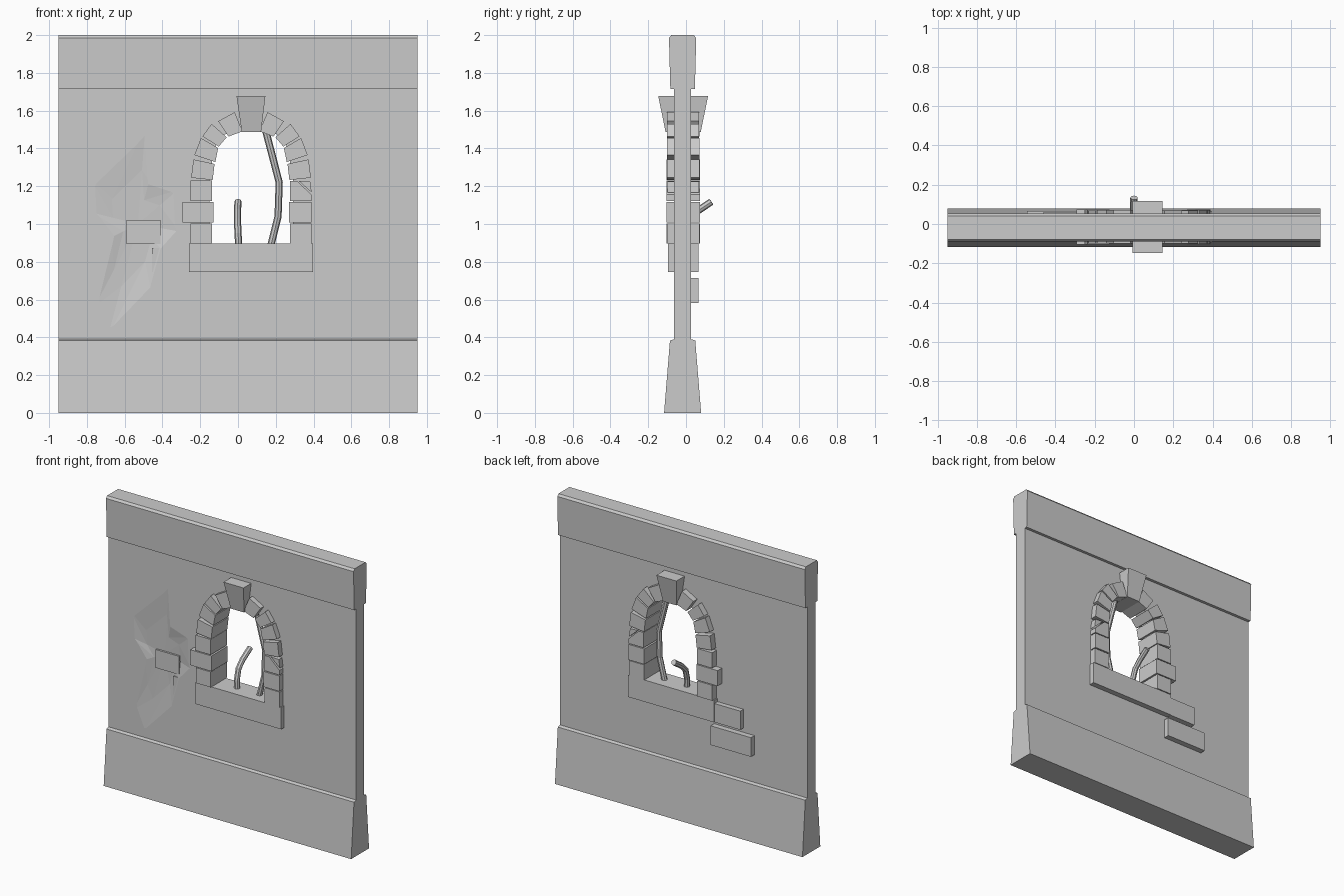
import bpy, bmesh, math, random
from mathutils import Vector

if "Cube" in bpy.data.objects:
    bpy.data.objects.remove(bpy.data.objects["Cube"])

random.seed(4)
CX = 0.069          # window centre line
MID = -0.018        # wall mid plane


def mesh_object(name, verts, faces):
    me = bpy.data.meshes.new(name)
    me.from_pydata(verts, [], faces)
    bm = bmesh.new()
    bm.from_mesh(me)
    bmesh.ops.recalc_face_normals(bm, faces=bm.faces)
    bm.to_mesh(me)
    bm.free()
    ob = bpy.data.objects.new(name, me)
    bpy.context.collection.objects.link(ob)
    return ob


def bridge(name, a, b):
    """Closed solid between two matching rings."""
    n = len(a)
    faces = [tuple(range(n)), tuple(range(2 * n - 1, n - 1, -1))]
    faces += [(i, (i + 1) % n, n + (i + 1) % n, n + i) for i in range(n)]
    return mesh_object(name, a + b, faces)


def prism(name, pts, y0, y1):
    return bridge(name, [(x, y0, z) for x, z in pts], [(x, y1, z) for x, z in pts])


def box(name, x0, x1, z0, z1, y0, y1):
    return prism(name, [(x0, z0), (x1, z0), (x1, z1), (x0, z1)], y0, y1)


def cut(target, cutter):
    m = target.modifiers.new("cut", 'BOOLEAN')
    m.object, m.operation, m.solver = cutter, 'DIFFERENCE', 'EXACT'
    bpy.context.view_layer.objects.active = target
    bpy.ops.object.modifier_apply(modifier=m.name)
    bpy.data.objects.remove(cutter)


def flip(pts):
    return [(2 * CX - x, z) for x, z in pts]


# Wall with flared base and coping band, one extruded half profile mirrored in y
half = [(0.098, 0), (0.067, 0.383), (0.045, 0.39), (0.045, 1.715),
        (0.065, 1.715), (0.072, 1.985), (0.06, 2.0)]
profile = [(MID + w, z) for w, z in half] + [(MID - w, z) for w, z in reversed(half)]
wall = bridge("wall", [(-0.95, y, z) for y, z in profile], [(0.95, y, z) for y, z in profile])

# Window opening, slightly wider than the stone lining
right = [(0.29, 0.86), (0.29, 1.24), (0.275, 1.33), (0.255, 1.42), (0.205, 1.475), (0.13, 1.51)]
cut(wall, prism("opening_cutter", right + flip(right)[::-1], -0.3, 0.3))

# Shallow broken patch in the front face
rim = [(-0.49, 1.52), (-0.78, 1.24), (-0.77, 1.06), (-0.67, 0.93), (-0.76, 0.56),
       (-0.69, 0.40), (-0.46, 0.64), (-0.40, 0.86), (-0.31, 0.96), (-0.32, 1.18), (-0.47, 1.23)]
n = len(rim)
c = (-0.53, 1.0)
verts = [(x, -0.066, z) for x, z in rim]
verts += [(c[0] + (x - c[0]) * 0.55, -0.063 + random.uniform(0.008, 0.018),
           c[1] + (z - c[1]) * 0.55) for x, z in rim]
verts += [(c[0], -0.046, c[1])] + [(x, -0.12, z) for x, z in rim]
faces = [tuple(range(2 * n + 1, 3 * n + 1))]
for i in range(n):
    j = (i + 1) % n
    faces += [(i, j, n + j), (i, n + j, n + i), (n + i, n + j, 2 * n),
              (i, j, 2 * n + 1 + j, 2 * n + 1 + i)]
cut(wall, mesh_object("patch_cutter", verts, faces))

# Bricks showing in the patch and on the back
box("front_brick_upper", -0.59, -0.41, 0.895, 1.022, -0.061, -0.03)
box("front_brick_lower", -0.455, -0.28, 0.745, 0.873, -0.061, -0.03)
box("back_brick_upper", -0.46, -0.262, 0.745, 0.875, 0.0, 0.062)
box("back_brick_lower", -0.545, -0.235, 0.582, 0.715, 0.0, 0.066)

# Sill
box("sill", -0.26, 0.398, 0.745, 0.896, -0.095, 0.065)

# Jamb and arch stones
arch = [
    [(0.272, 1.233), (0.386, 1.245), (0.374, 1.342), (0.262, 1.318)],
    [(0.258, 1.328), (0.369, 1.365), (0.334, 1.455), (0.243, 1.402)],
    [(0.240, 1.410), (0.326, 1.464), (0.278, 1.530), (0.198, 1.459)],
    [(0.188, 1.463), (0.243, 1.544), (0.156, 1.592), (0.114, 1.491)],
]
for side in ("left", "right"):
    place = flip if side == "left" else list
    for k in range(3):
        z0 = 0.896 + 0.113 * k
        inner = 0.275 - 0.006 * (k == 1)
        outer = 0.39
        if k == 1 and side == "left":
            outer = 0.432
        d = random.uniform(0, 0.006)
        if k == 2 and side == "right":
            # cracked stone in two pieces
            prism("cracked_stone", [(inner, z0), (outer, z0), (outer, 1.155),
                                    (0.312, 1.228), (inner, 1.228)], -0.103, 0.073)
            prism("cracked_chip", [(0.39, 1.167), (0.382, 1.226), (0.322, 1.228)], -0.098, 0.068)
            continue
        prism(f"jamb_stone_{side}_{k}", place([(inner, z0), (outer, z0),
              (outer, z0 + 0.107), (inner, z0 + 0.107)]), -0.105 + d, 0.075 - d)
    for k, pts in enumerate(arch):
        d = random.uniform(0, 0.006)
        prism(f"arch_stone_{side}_{k}", place(pts), -0.105 + d, 0.075 - d)

# Keystone, flaring outward and upward
bridge("keystone",
       [(0.02, -0.108, 1.487), (0.122, -0.108, 1.487), (0.122, 0.078, 1.487), (0.02, 0.078, 1.487)],
       [(-0.008, -0.147, 1.678), (0.145, -0.147, 1.678), (0.145, 0.117, 1.678), (-0.008, 0.117, 1.678)])


# Bent window bars
def bar(name, pts, r=0.019, sides=8):
    pts = [Vector(p) for p in pts]
    rings = []
    for i, p in enumerate(pts):
        t = (pts[min(i + 1, len(pts) - 1)] - pts[max(i - 1, 0)]).normalized()
        u = t.cross(Vector((1, 0, 0))).normalized()
        v = t.cross(u)
        for s in range(sides):
            a = 2 * math.pi * s / sides
            rings.append(p + r * (math.cos(a) * u + math.sin(a) * v))
    faces = [tuple(range(sides)), tuple(range(len(rings) - sides, len(rings)))]
    for i in range(len(pts) - 1):
        for s in range(sides):
            q = (s + 1) % sides
            faces.append((i * sides + s, i * sides + q, (i + 1) * sides + q, (i + 1) * sides + s))
    return mesh_object(name, rings, faces)


bar("broken_bar", [(0.005, -0.015, 0.87), (0.0, -0.012, 0.95), (-0.003, 0.01, 1.02),
                   (-0.003, 0.055, 1.065), (0.0, 0.134, 1.118)])
bar("bent_bar", [(0.17, -0.015, 0.87), (0.212, -0.015, 1.04), (0.218, -0.015, 1.22),
                 (0.187, -0.015, 1.34), (0.145, -0.015, 1.50)])
